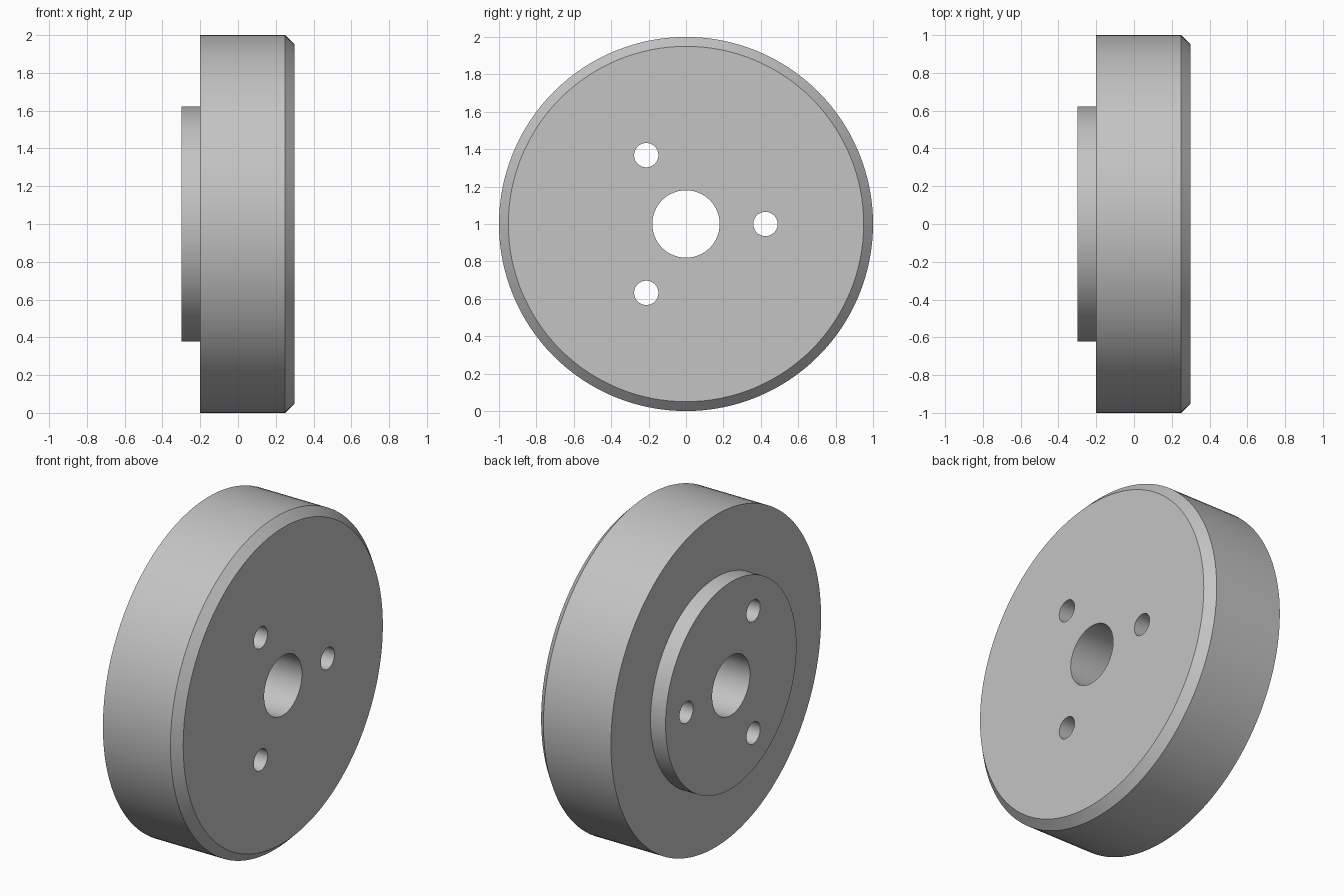
import bpy, bmesh, math
from mathutils import Matrix

cube = bpy.data.objects.get("Cube")
if cube:
    bpy.data.objects.remove(cube, do_unlink=True)

AXIS_HEIGHT = 1.0
BOLT_CIRCLE = 0.425
BOLT_RADIUS = 0.065

grey = bpy.data.materials.new("plain grey")
grey.use_nodes = True
colour = (0.55, 0.55, 0.55, 1)
grey.diffuse_color = colour
grey.node_tree.nodes["Principled BSDF"].inputs["Base Color"].default_value = colour


def add_object(name, bm):
    bmesh.ops.recalc_face_normals(bm, faces=bm.faces[:])
    mesh = bpy.data.meshes.new(name)
    bm.to_mesh(mesh)
    bm.free()
    obj = bpy.data.objects.new(name, mesh)
    bpy.context.collection.objects.link(obj)
    obj.location.z = AXIS_HEIGHT
    mesh.materials.append(grey)
    return obj


# Wheel: closed (x, radius) profile of bore, hub, rim and chamfer, turned about x
profile = [(-0.3, 0.18), (-0.3, 0.623), (-0.2, 0.623), (-0.2, 1.0),
           (0.25, 1.0), (0.3, 0.95), (0.3, 0.18)]
bm = bmesh.new()
verts = [bm.verts.new((x, 0, r)) for x, r in profile]
edges = [bm.edges.new((a, b)) for a, b in zip(verts, verts[1:] + verts[:1])]
bmesh.ops.spin(bm, geom=verts + edges, cent=(0, 0, 0), axis=(1, 0, 0),
               angle=math.tau, steps=128)
bmesh.ops.remove_doubles(bm, verts=bm.verts[:], dist=0.0001)
wheel = add_object("wheel", bm)

# Three bolt holes, cut right through
bm = bmesh.new()
for i in range(3):
    angle = i * math.tau / 3
    place = (Matrix.Rotation(angle, 4, 'X')
             @ Matrix.Translation((0, BOLT_CIRCLE, 0))
             @ Matrix.Rotation(math.pi / 2, 4, 'Y'))
    bmesh.ops.create_cone(bm, cap_ends=True, segments=48, radius1=BOLT_RADIUS,
                          radius2=BOLT_RADIUS, depth=1, matrix=place)
cutter = add_object("bolt_hole_cutter", bm)
cutter.hide_render = True

cut = wheel.modifiers.new("bolt holes", 'BOOLEAN')
cut.operation = 'DIFFERENCE'
cut.solver = 'EXACT'
cut.object = cutter

bpy.ops.object.select_all(action='DESELECT')
wheel.select_set(True)
bpy.context.view_layer.objects.active = wheel
bpy.ops.object.modifier_apply(modifier=cut.name)
bpy.data.objects.remove(cutter, do_unlink=True)

# Smooth round walls, crisp rims
bpy.ops.object.shade_smooth_by_angle(angle=math.radians(30))
